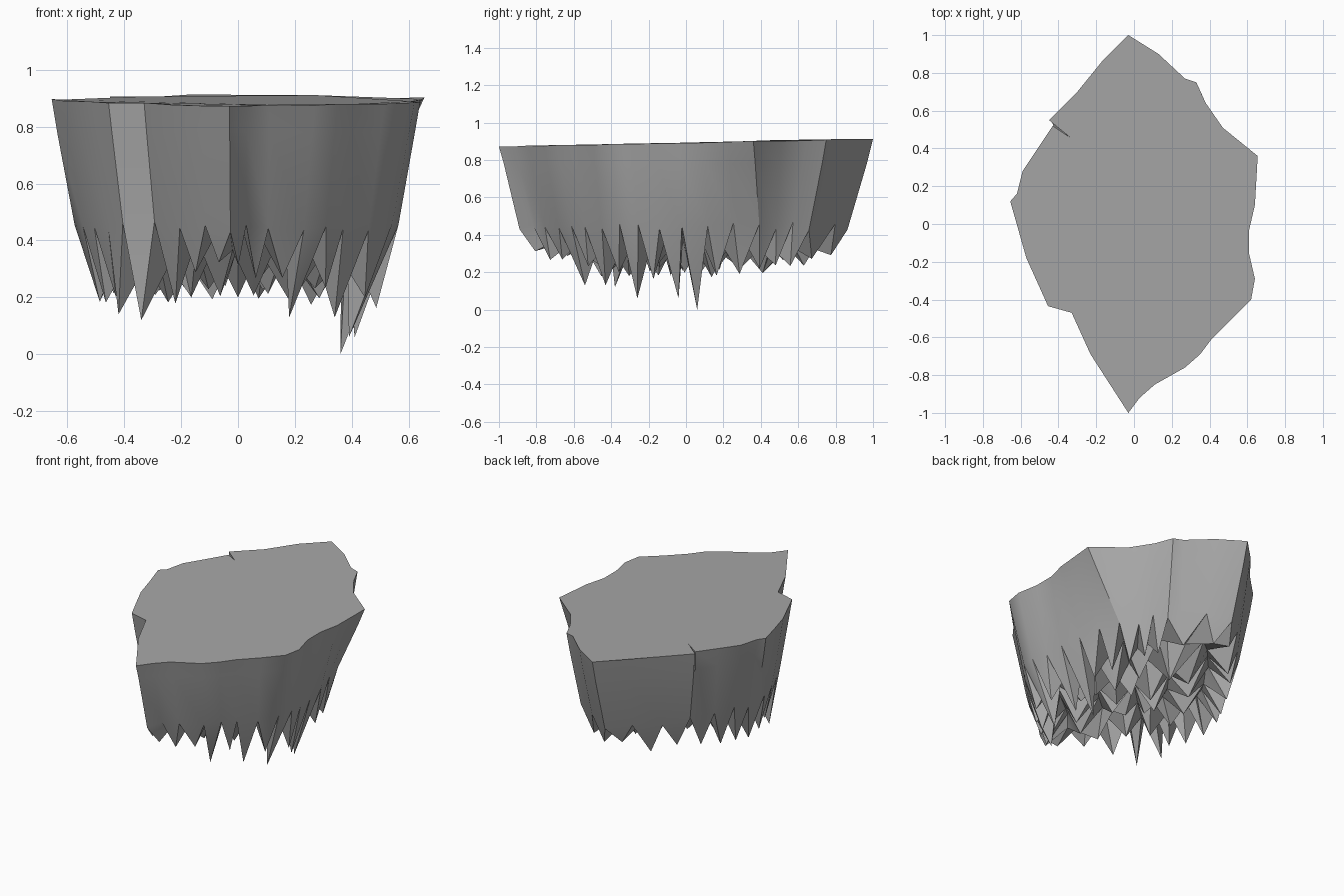
import bpy, bmesh, math, random
from mathutils import Vector

random.seed(7)
if "Cube" in bpy.data.objects:
    bpy.data.objects.remove(bpy.data.objects["Cube"], do_unlink=True)

# Plan outline of the plateau, counter-clockwise from the front tip
OUTLINE = [(-.03, -1), (.03, -.92), (.11, -.85), (.27, -.76), (.35, -.69), (.41, -.61),
           (.62, -.4), (.64, -.29), (.61, -.16), (.61, -.03), (.64, .1), (.655, .36),
           (.47, .51), (.38, .64), (.33, .75), (.27, .77), (.13, .9), (-.03, 1),
           (-.17, .86), (-.3, .7), (-.45, .55), (-.43, .52), (-.59, .28), (-.62, .16),
           (-.655, .12), (-.57, -.18), (-.455, -.435), (-.33, -.47), (-.23, -.69)]
FRONT_TIP, STRIP_LEFT, STRIP_RIGHT = (Vector(OUTLINE[i]) for i in (0, -3, -2))
OVERHANG = Vector((.655, .36))
CRACK_AFTER = Vector((-.45, .55))
CRACK_END = Vector((-.34, .46))
# Longest hanging teeth
LONG_TIPS = [Vector(p) for p in ((.36, .06, 0), (.41, -.04, .06), (.39, -.26, .06),
                                 (.34, -.43, .13), (-.34, -.38, .12), (-.42, -.25, .14),
                                 (.18, -.54, .13))]


def plan_points():
    """Split the long sides so that the teeth have similar widths."""
    points = []
    corners = [Vector(p) for p in OUTLINE]
    for a, b in zip(corners, corners[1:] + corners[:1]):
        parts = max(1, round((b - a).length / .17))
        points += [a.lerp(b, k / parts) for k in range(parts)]
    return points


def lowered(points):
    """Round most corners and undercut the wall below the overhang."""
    result = []
    for i, p in enumerate(points):
        average = (points[i - 1] + points[(i + 1) % len(points)]) / 2
        sharp = p in (FRONT_TIP, STRIP_LEFT, STRIP_RIGHT, OVERHANG)
        undercut = max(0, 1 - (p - OVERHANG).length / .42)
        result.append(p.lerp(average, 0 if sharp else .25) + Vector((-.16, .08)) * undercut)
    return result


def cells(points, width):
    """Group neighbouring points into index ranges of at least this width."""
    starts = [0]
    for i in range(1, len(points)):
        if (points[i] - points[starts[-1]]).length >= width:
            starts.append(i)
    if (points[starts[-1]] - points[0]).length < width * .7:
        starts.pop()
    return list(zip(starts, starts[1:] + [len(points)]))


def ring(bm, plan, scale, height):
    return [bm.verts.new((p.x * scale, p.y * scale, height(p))) for p in plan]


def stretch(items, first, last):
    return [items[i % len(items)] for i in range(first, last + 1)]


def bridge(bm, upper, lower):
    for i in range(len(upper)):
        j = (i + 1) % len(upper)
        bm.faces.new((upper[i], lower[i], lower[j], upper[j]))


def spike(bm, loop, tip):
    """Pyramid over a loop of vertices."""
    apex = bm.verts.new(tip)
    for a, b in zip(loop, loop[1:] + loop[:1]):
        bm.faces.new((a, apex, b))


def depth(p):
    shallow_side = .07 if p.x < -.3 else 0
    return .12 + .2 * p.y ** 2 + shallow_side + random.uniform(-.01, .06)


plan = plan_points()
low_plan = lowered(plan)
bm = bmesh.new()

# Plateau and side walls
top = ring(bm, plan, 1, lambda p: .893 + .02 * p.y + random.uniform(-.003, .003))
shoulder = ring(bm, [a.lerp(b, .25) for a, b in zip(plan, low_plan)], .974, lambda p: .78)
rim = ring(bm, low_plan, .89, lambda p: random.uniform(.42, .47))
bridge(bm, top, shoulder)
bridge(bm, shoulder, rim)

# Crack cut into the plateau edge
start = next(i for i, p in enumerate(plan) if (p - CRACK_AFTER).length < .001)
notch = bm.verts.new((CRACK_END.x, CRACK_END.y, top[start].co.z))
old = bm.faces.get((top[start], shoulder[start], shoulder[start + 1], top[start + 1]))
bm.faces.remove(old)
bm.faces.new((top[start], shoulder[start], notch))
bm.faces.new((notch, shoulder[start], shoulder[start + 1]))
bm.faces.new((notch, shoulder[start + 1], top[start + 1]))
bm.faces.new(top[:start + 1] + [notch] + top[start + 1:])

# Outer row of hanging teeth
inner = ring(bm, low_plan, .63, lambda p: random.uniform(.36, .45))
teeth = cells(low_plan, .1)
tips = []
for first, last in teeth:
    middle = (low_plan[first] + low_plan[last % len(plan)]) / 2
    z = depth(middle)
    scale = .89 - .4 * (.44 - z)
    tips.append(Vector((middle.x * scale, middle.y * scale, z)))
for goal in LONG_TIPS:
    nearest = min(range(len(tips)), key=lambda i: (tips[i].xy - goal.xy).length)
    tips[nearest] = goal
for (first, last), tip in zip(teeth, tips):
    spike(bm, stretch(rim, first, last) + stretch(inner, first, last)[::-1], tip)

# Middle row of wider teeth
wide = cells(low_plan, .28)
core = ring(bm, [low_plan[first] for first, last in wide], .3,
            lambda p: random.uniform(.34, .42))
for k, (first, last) in enumerate(wide):
    middle = (low_plan[first] + low_plan[last % len(plan)]) * .24
    spike(bm, stretch(inner, first, last) + stretch(core, k, k + 1)[::-1],
          (middle.x, middle.y, depth(middle) + .05))

# Central teeth
heart = bm.verts.new((0, 0, .38))
for k in range(0, len(core), 2):
    loop = stretch(core, k, min(k + 2, len(core)))
    centre = sum((v.co for v in loop), Vector()) / len(loop) * .62
    spike(bm, loop + [heart], (centre.x, centre.y, random.uniform(.18, .24)))

bmesh.ops.recalc_face_normals(bm, faces=bm.faces)
mesh = bpy.data.meshes.new("floating_rock")
bm.to_mesh(mesh)
bm.free()
rock = bpy.data.objects.new("floating_rock", mesh)
bpy.context.collection.objects.link(rock)

# Stone colour
stone = bpy.data.materials.new("grey_stone")
stone.use_nodes = True
colour = (.385, .385, .385, 1)
stone.diffuse_color = colour
stone.node_tree.nodes["Principled BSDF"].inputs["Base Color"].default_value = colour
mesh.materials.append(stone)

bpy.context.view_layer.objects.active = rock
rock.select_set(True)
bpy.ops.object.shade_smooth_by_angle(angle=math.radians(35))
